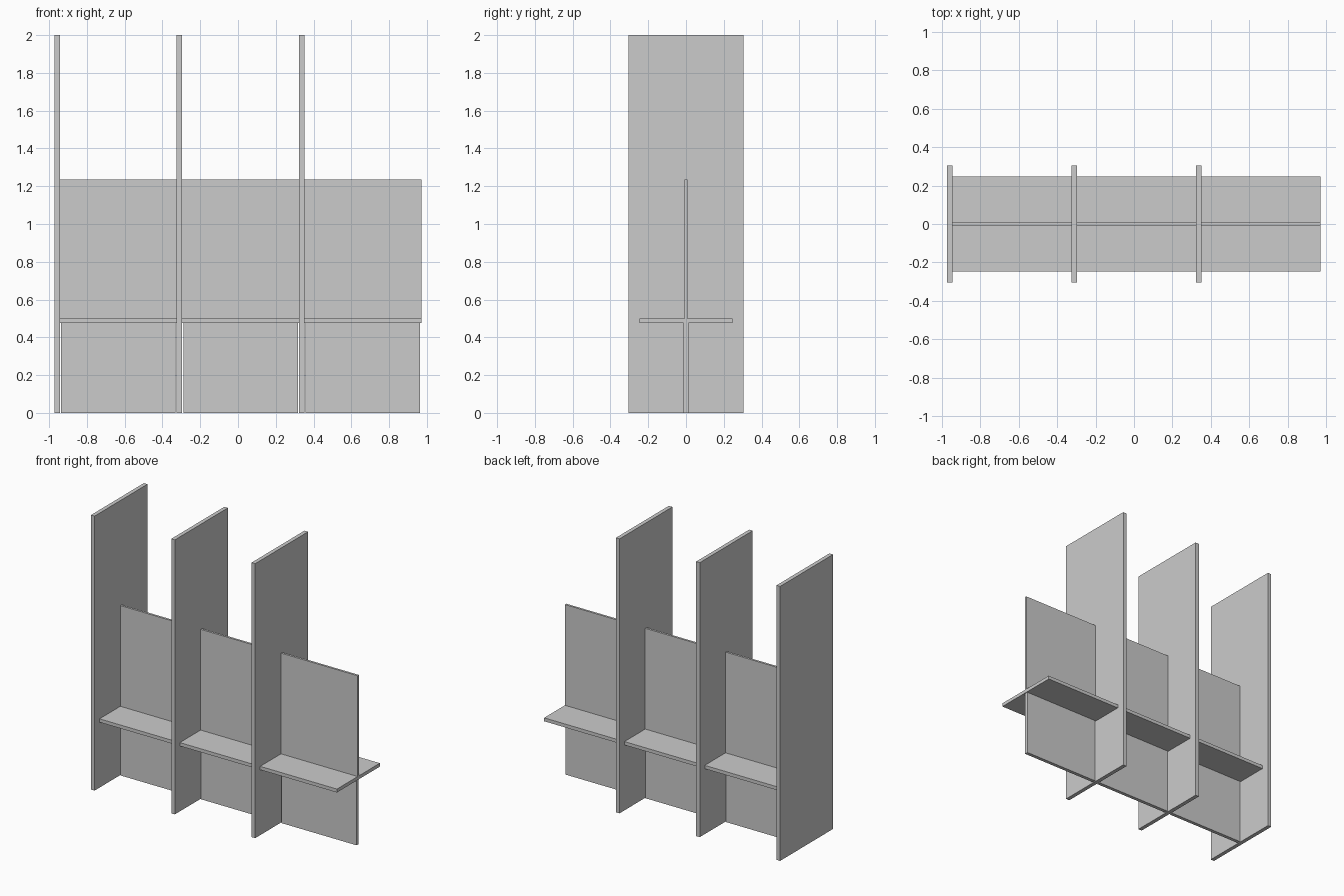
import bpy, bmesh
from mathutils import Vector

if "Cube" in bpy.data.objects:
    bpy.data.objects.remove(bpy.data.objects["Cube"])


def box(name, lo, hi, inward=False):
    """Axis-aligned box between two corners."""
    lo, hi = Vector(lo), Vector(hi)
    bm = bmesh.new()
    bmesh.ops.create_cube(bm, size=1)
    bmesh.ops.scale(bm, vec=hi - lo, verts=bm.verts)
    bmesh.ops.translate(bm, vec=(lo + hi) / 2, verts=bm.verts)
    if inward:
        bmesh.ops.reverse_faces(bm, faces=bm.faces)
    mesh = bpy.data.meshes.new(name)
    bm.to_mesh(mesh)
    bm.free()
    obj = bpy.data.objects.new(name, mesh)
    bpy.context.collection.objects.link(obj)
    return obj


PITCH = 0.6475
for i in range(3):
    x0 = -0.972 + i * PITCH      # left face of this bay's divider
    x1 = x0 + 0.029              # left end of the bay
    x2 = x0 + PITCH              # right end of the bay
    n = i + 1
    # Tall partition on the left of each bay
    box(f"divider_{n}", (x0, -0.305, 0), (x1, 0.305, 2))
    # Desk surface reaching to both sides
    box(f"desk_top_{n}", (x1, -0.247, 0.476), (x2, 0.247, 0.501))
    # Thicker support panel under the desk, slightly narrower
    box(f"lower_panel_{n}", (x1 + 0.006, -0.0125, 0), (x2 - 0.006, 0.0125, 0.476))
    # Thin screen above the desk, faces turned inward to show its hollow rim
    box(f"upper_screen_{n}", (x1, -0.008, 0.501), (x2, 0.008, 1.235), inward=True)
